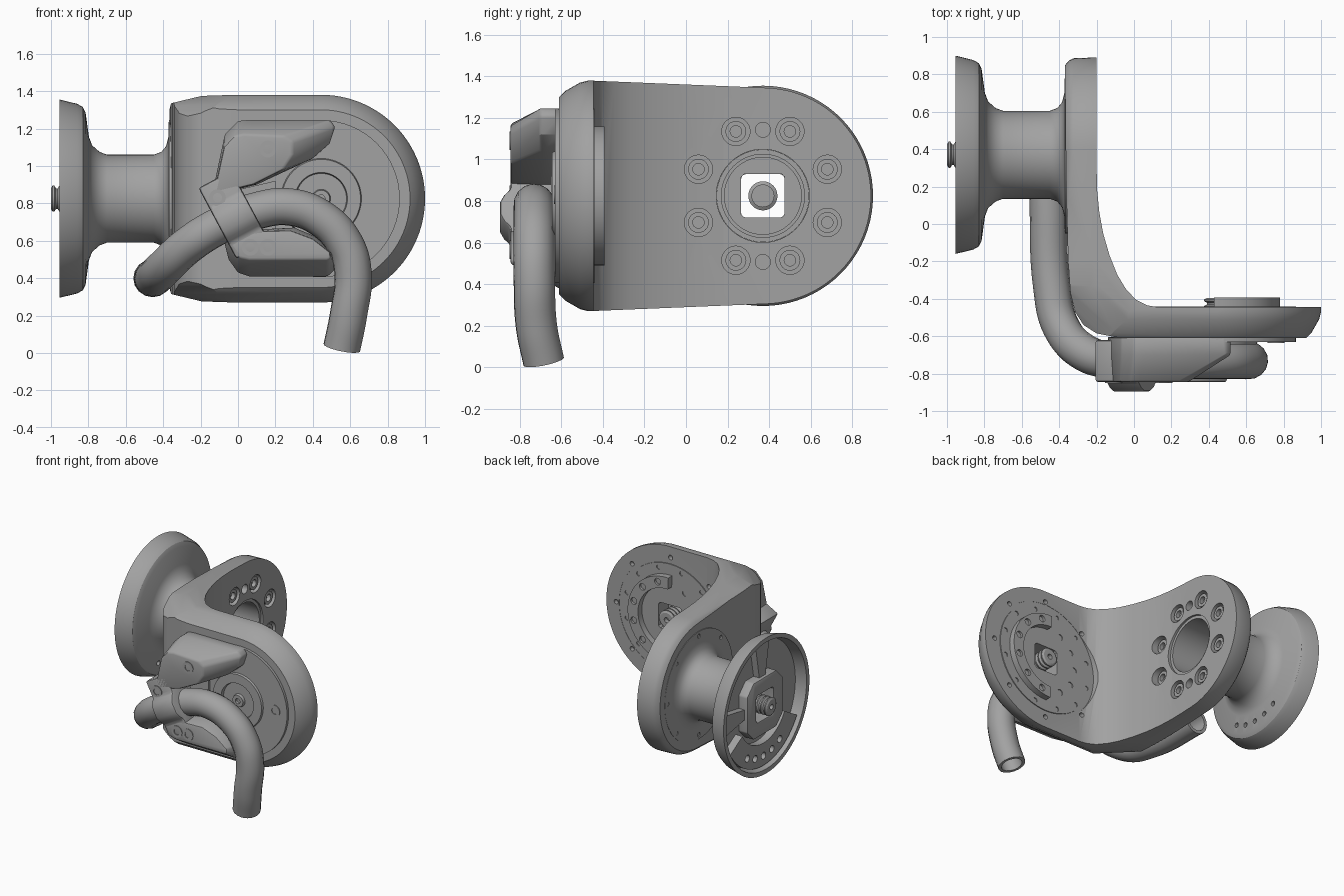
import bpy, bmesh
from math import cos, sin, pi, radians
from mathutils import Matrix

cube = bpy.data.objects.get("Cube")
if cube:
    bpy.data.objects.remove(cube, do_unlink=True)

grey = bpy.data.materials.new("machined grey")
grey.use_nodes = True
tone = (0.36, 0.36, 0.36, 1)
grey.diffuse_color = tone
grey.node_tree.nodes["Principled BSDF"].inputs["Base Color"].default_value = tone

SHAFT = (0.37, 0.825)    # y, z of the side axis
PIVOT = (0.445, 0.825)   # x, z of the front axis


def pt(axis, a, u, v):
    return {"X": (a, u, v), "Y": (u, a, v), "Z": (u, v, a)}[axis]


def loft(bm, axis, sections):
    """Join equal-length outlines placed at successive positions on an axis."""
    rings = [[bm.verts.new(pt(axis, a, u, v)) for u, v in o] for a, o in sections]
    n = len(rings[0])
    for p, q in zip(rings, rings[1:]):
        for i in range(n):
            j = (i + 1) % n
            bm.faces.new((p[i], p[j], q[j], q[i]))
    bm.faces.new(rings[0])
    bm.faces.new(rings[-1][::-1])


def lathe(bm, axis, centre, profile, n=32):
    """Revolve (position, radius) pairs; the profile starts and ends on the axis."""
    rings = []
    for a, r in profile:
        rings.append([bm.verts.new(pt(axis, a, centre[0] + r * cos(2 * pi * i / n),
                                      centre[1] + r * sin(2 * pi * i / n))) for i in range(n)])
    for p, q in zip(rings, rings[1:]):
        for i in range(n):
            j = (i + 1) % n
            bm.faces.new((p[i], p[j], q[j], q[i]))


def cylinder(bm, axis, centre, r, a, b, n=32):
    lathe(bm, axis, centre, [(a, 0), (a, r), (b, r), (b, 0)], n)


def octagon(centre, w, c):
    """Square of half-width w with its corners cut back to c."""
    return [(centre[0] + s, centre[1] + t) for s, t in
            [(w, -c), (w, c), (c, w), (-c, w), (-w, c), (-w, -c), (-c, -w), (c, -w)]]


def prism(bm, axis, outline, a, b):
    loft(bm, axis, [(a, outline), (b, outline)])


def arc(centre, r, start, end, n=24):
    steps = [radians(start + (end - start) * i / n) for i in range(n + 1)]
    return [(centre[0] + r * cos(t), centre[1] + r * sin(t)) for t in steps]


def sector(centre, r0, r1, start, end):
    return arc(centre, r1, start, end) + arc(centre, r0, end, start)


def around(centre, r, angles):
    return [(centre[0] + r * cos(radians(t)), centre[1] + r * sin(radians(t))) for t in angles]


def finish(name, bm):
    bmesh.ops.remove_doubles(bm, verts=bm.verts, dist=0.0001)
    bmesh.ops.recalc_face_normals(bm, faces=bm.faces)
    me = bpy.data.meshes.new(name)
    bm.to_mesh(me)
    bm.free()
    me.materials.append(grey)
    ob = bpy.data.objects.new(name, me)
    bpy.context.collection.objects.link(ob)
    return ob


def activate(ob):
    bpy.ops.object.select_all(action="DESELECT")
    ob.select_set(True)
    bpy.context.view_layer.objects.active = ob


def apply(ob, mod):
    activate(ob)
    bpy.ops.object.modifier_apply(modifier=mod.name)


def boolean(ob, cutter_bm, operation="DIFFERENCE"):
    cutter = finish("cutter", cutter_bm)
    cutter.hide_render = True
    mod = ob.modifiers.new("cut", "BOOLEAN")
    mod.operation, mod.solver, mod.object = operation, "EXACT", cutter
    apply(ob, mod)
    bpy.data.objects.remove(cutter, do_unlink=True)


def bevel(ob, width):
    mod = ob.modifiers.new("round", "BEVEL")
    mod.width, mod.segments, mod.limit_method = width, 2, "ANGLE"
    apply(ob, mod)


# L-shaped bracket: plan outline trimmed by the front, side and corner outlines
plan = [(-.2, .92), (-.37, .92), (-.365, .4), (-.36, .1), (-.352, -.2), (-.34, -.37), (-.315, -.47),
        (-.27, -.54), (-.2, -.585), (-.1, -.605), (0, -.61), (1.05, -.61), (1.05, -.445),
        (.13, -.445), (.07, -.435), (.01, -.405), (-.045, -.345), (-.09, -.27), (-.13, -.17),
        (-.165, -.05), (-.185, .06), (-.197, .18), (-.2, .3)]
bm = bmesh.new()
prism(bm, "Z", plan, 0.1, 1.6)
bracket = finish("bracket", bm)


def front_outline(d):
    h = 0.555 - d
    return ([(-.17, .825 + h), (-.4, .77 + h), (-.4, .88 - h), (-.17, .825 - h)]
            + arc(PIVOT, h, -90, 90, 48))


def side_outline(d):
    h = 0.555 - d
    return ([(-.47, .825 + h), (-.8, .825 + h), (-.8, .825 - h), (-.47, .825 - h)]
            + arc(SHAFT, .52 - d, -88, 88, 48))


def corner_outline(d):
    h = 0.57 - d
    return [(-3, .825 - h), (3, .825 - h), (3, .825 + h), (-3, .825 + h)]


bm = bmesh.new()
loft(bm, "Y", [(y, front_outline(d)) for y, d in
               [(1.1, 0), (-.47, 0), (-.51, .01), (-.58, .05), (-.63, .1)]])
boolean(bracket, bm, "INTERSECT")
bm = bmesh.new()
loft(bm, "X", [(x, side_outline(d)) for x, d in
               [(1.2, 0), (-.22, 0), (-.325, .004), (-.35, .018), (-.38, .055)]])
boolean(bracket, bm, "INTERSECT")
bm = bmesh.new()
loft(bm, "Y", [(y, corner_outline(d)) for y, d in
               [(2, 0), (-.3, 0), (-.4, .03), (-.48, .06), (-.54, .1), (-.62, .17)]])
bmesh.ops.rotate(bm, verts=bm.verts, matrix=Matrix.Rotation(-pi / 4, 3, "Z"))
boolean(bracket, bm, "INTERSECT")

# Clearance for the inner cover where it meets the bend
bm = bmesh.new()
cylinder(bm, "Y", PIVOT, .445, -.447, -.1, 64)
boolean(bracket, bm)

# Bore, counterbores and pin holes in the bracket
bolts = [(SHAFT[0] + s * u, SHAFT[1] + t * v) for u, v in ((.31, .128), (.13, .31))
         for s in (-1, 1) for t in (-1, 1)]
bm = bmesh.new()
cylinder(bm, "X", SHAFT, .224, -.5, -.1, 64)
for c in bolts:
    cylinder(bm, "X", c, .068, -.25, -.05)
for c in around(SHAFT, .318, (-90, 90)):
    cylinder(bm, "X", c, .036, -.26, -.05)
prism(bm, "Y", octagon(PIVOT, .1, .085), -.56, -.4)
for c in around(PIVOT, .47, range(0, 360, 45)):
    cylinder(bm, "Y", c, .018, -.48, -.4, 16)
boolean(bracket, bm)

# Flanged hollow neck
bm = bmesh.new()
lathe(bm, "X", SHAFT, [(-.8, 0), (-.8, .185), (-.75, .185), (-.75, .2), (-.215, .2), (-.215, .223),
                       (-.34, .223), (-.34, .42), (-.37, .42), (-.372, .33), (-.385, .28),
                       (-.41, .25), (-.45, .235), (-.7, .235), (-.74, .25), (-.78, .285),
                       (-.797, .33), (-.815, .46), (-.83, .49), (-.86, .507), (-.955, .53),
                       (-.955, .495), (-.87, .478), (-.87, 0)], 80)
neck = finish("flanged_neck", bm)
square = octagon(SHAFT, .105, .09)
bm = bmesh.new()
prism(bm, "X", square, -1, -.7)
for c in around(SHAFT, .4, range(-120, -59, 15)):
    cylinder(bm, "X", c, .018, -1, -.7, 16)
for c in around(SHAFT, .385, range(0, 360, 45)):
    cylinder(bm, "X", c, .016, -.45, -.355, 16)
boolean(neck, bm)

# Coupling hub, ribs and bolt sector inside the flange cup
bm = bmesh.new()
prism(bm, "X", octagon(SHAFT, .22, .14), -.86, -.945)
hub = finish("coupling_hub", bm)
bm = bmesh.new()
prism(bm, "X", square, -1, -.7)
boolean(hub, bm)
bevel(hub, .01)
bm = bmesh.new()
for turn in (0, 90):
    prism(bm, "X", sector(SHAFT, .2, .48, turn - 10, turn + 10), -.86, -.92)
finish("flange_ribs", bm)
bm = bmesh.new()
prism(bm, "X", sector(SHAFT, .3, .475, -150, -30), -.86, -.93)
bolt_sector = finish("flange_bolt_sector", bm)
bm = bmesh.new()
for c in around(SHAFT, .4, range(-120, -59, 15)):
    cylinder(bm, "X", c, .027, -1, -.8, 16)
boolean(bolt_sector, bm)


# Threaded coupling screws
def thread(name, axis, centre, a, b):
    bm = bmesh.new()
    turns = 20
    ridge = [(a + (b - a) * i / turns, .055 if i % 4 < 2 else .07) for i in range(turns + 1)]
    deep = b + (a - b) * .2
    lathe(bm, axis, centre, [(a, 0)] + ridge + [(b, .02), (deep, .02), (deep, 0)])
    finish(name, bm)


thread("side_coupling_screw", "X", SHAFT, -.82, -1)
thread("front_coupling_screw", "Y", PIVOT, -.57, -.395)


# Socket screws
def socket_screw(name, axis, centre, base, top, r=.045):
    bm = bmesh.new()
    deep = base + (top - base) * .3
    lathe(bm, axis, centre, [(base, 0), (base, r), (top, r), (top, r * .55), (deep, r * .55), (deep, 0)], 24)
    finish(name, bm)


for i, c in enumerate(bolts):
    socket_screw(f"neck_bolt_{i + 1}", "X", c, -.255, -.212, .05)
for i, (u, v, face) in enumerate([(.76, .83, -.63), (.16, 1.09, -.845), (-.11, .83, -.845),
                                  (.065, .565, -.845), (.16, .565, -.845)]):
    socket_screw(f"cover_screw_{i + 1}", "Y", (u, v), face + .03, face - .005)

# Round cover and pivot boss on the front
bm = bmesh.new()
lathe(bm, "Y", PIVOT, [(-.6, 0), (-.6, .42), (-.63, .42), (-.63, .215), (-.645, .21), (-.645, .14),
                       (-.62, .135), (-.62, .05), (-.64, .045), (-.64, .02), (-.62, .02), (-.62, 0)], 64)
finish("front_cover", bm)

# Inner cover plate with its raised arc
bm = bmesh.new()
cylinder(bm, "Y", PIVOT, .42, -.46, -.44, 64)
inner = finish("inner_cover", bm)
bm = bmesh.new()
prism(bm, "Y", octagon(PIVOT, .1, .085), -.5, -.4)
for c in around(PIVOT, .385, range(15, 360, 30)):
    cylinder(bm, "Y", c, .018, -.45, -.4, 16)
for c in around(PIVOT, .26, range(120, 260, 30)):
    cylinder(bm, "Y", c, .024, -.45, -.4, 16)
boolean(inner, bm)
bm = bmesh.new()
prism(bm, "Y", sector(PIVOT, .245, .335, -90, 93), -.445, -.392)
raised = finish("raised_arc", bm)
bm = bmesh.new()
for c in around(PIVOT, .292, range(-75, 90, 30)):
    cylinder(bm, "Y", c, .026, -.41, -.3, 16)
boolean(raised, bm)

# Hose support: two chamfered wings on a thin base
wings = {
    "upper_wing": ([(-.14, .84), (-.07, 1.17), (0, 1.24), (.05, 1.245), (.49, 1.245), (.52, 1.21),
                    (.49, 1.12), (.4, 1.04), (.1, .9)],
                   [(-.13, .85), (-.075, 1.1), (-.02, 1.16), (.03, 1.17), (.24, 1.16), (.29, 1.13),
                    (.29, 1.06), (.24, .98), (.08, .9)]),
    "lower_wing": ([(-.08, .62), (-.05, .5), (0, .43), (.06, .41), (.48, .41), (.52, .45),
                    (.51, .53), (.42, .62), (.3, .67), (.1, .66)],
                   [(-.06, .62), (-.03, .56), (.01, .51), (.06, .5), (.48, .5), (.495, .51),
                    (.49, .54), (.4, .61), (.28, .655), (.1, .65)]),
}
for name, (low, high) in wings.items():
    bm = bmesh.new()
    loft(bm, "Y", [(-.605, low), (-.7, low), (-.845, high)])
    bevel(finish(name, bm), .012)
bm = bmesh.new()
prism(bm, "Y", [(-.14, .84), (.2, .92), (.2, .64), (-.08, .6)], -.605, -.65)
finish("wing_base", bm)

# Hose clamp: humped profile swept across the hose
hump = [(-.22, -.62), (-.22, -.845), (-.09, -.845), (-.06, -.875), (-.02, -.895), (.05, -.895),
        (.09, -.875), (.12, -.845), (.21, -.845), (.21, -.62)]
bm = bmesh.new()
prism(bm, "Z", hump, -.1, .1)
for v in bm.verts:
    u, depth, w = v.co
    v.co = (-.02 + .47 * u + .88 * w, depth, .735 - .88 * u + .47 * w)
bevel(finish("hose_clamp", bm), .015)

# Bent hollow hose
path = [(-.46, .14, .4), (-.44, -.33, .41), (-.39, -.55, .46), (-.26, -.69, .58), (-.1, -.73, .68),
        (.1, -.73, .76), (.28, -.73, .78), (.45, -.73, .715), (.57, -.73, .585), (.615, -.73, .43),
        (.59, -.72, .2), (.555, -.685, .028)]
curve = bpy.data.curves.new("hose", "CURVE")
curve.dimensions = "3D"
curve.bevel_depth, curve.bevel_resolution, curve.resolution_u = .1, 6, 8
spline = curve.splines.new("BEZIER")
spline.bezier_points.add(len(path) - 1)
for p, co in zip(spline.bezier_points, path):
    p.co = co
    p.handle_left_type = p.handle_right_type = "AUTO"
hose = bpy.data.objects.new("hose", curve)
bpy.context.collection.objects.link(hose)
activate(hose)
bpy.ops.object.convert(target="MESH")
hose = bpy.context.view_layer.objects.active
hose.data.materials.clear()
hose.data.materials.append(grey)
wall = hose.modifiers.new("wall", "SOLIDIFY")
wall.thickness, wall.offset = .024, -1
apply(hose, wall)

# Smooth shading with crisp edges
for ob in bpy.context.collection.objects:
    if ob.type == "MESH" and grey.name in ob.data.materials:
        activate(ob)
        bpy.ops.object.shade_smooth_by_angle(angle=radians(30))
